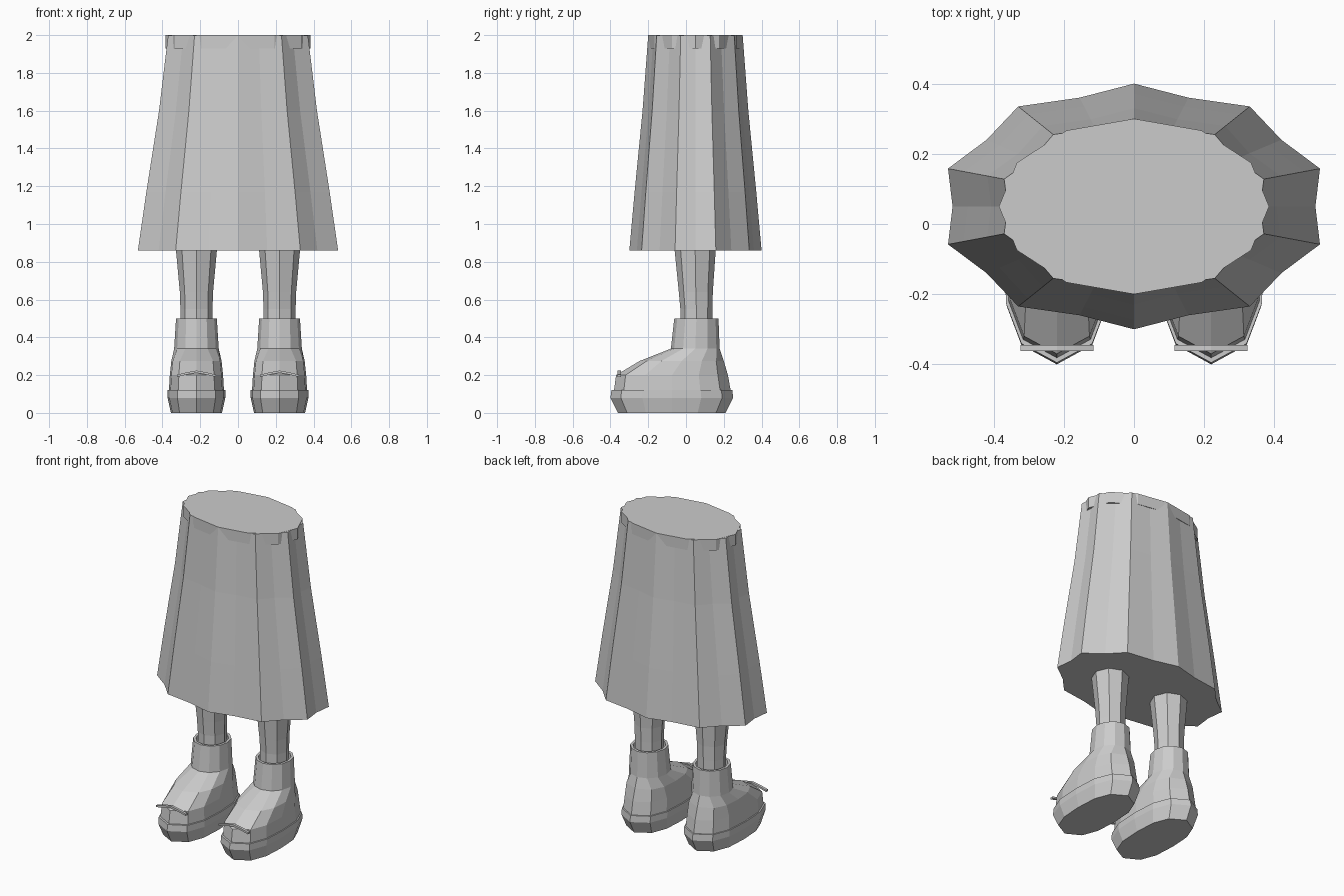
import bpy, bmesh
from math import sin, cos, pi, tau

if "Cube" in bpy.data.objects:
    bpy.data.objects.remove(bpy.data.objects["Cube"], do_unlink=True)

grey = bpy.data.materials.new("plain grey")
grey.use_nodes = True
grey.diffuse_color = (0.6, 0.6, 0.6, 1)
grey.node_tree.nodes["Principled BSDF"].inputs["Base Color"].default_value = (0.6, 0.6, 0.6, 1)


def loft(name, rings):
    """Closed skin through rings with equal point counts, capped at both ends."""
    bm = bmesh.new()
    loops = [[bm.verts.new(p) for p in ring] for ring in rings]
    for a, b in zip(loops, loops[1:]):
        for i in range(len(a)):
            j = (i + 1) % len(a)
            bm.faces.new((a[i], a[j], b[j], b[i]))
    bm.faces.new(loops[0])
    bm.faces.new(loops[-1])
    bmesh.ops.recalc_face_normals(bm, faces=bm.faces)
    mesh = bpy.data.meshes.new(name)
    bm.to_mesh(mesh)
    bm.free()
    mesh.materials.append(grey)
    obj = bpy.data.objects.new(name, mesh)
    bpy.context.collection.objects.link(obj)
    return obj


def ellipse(cx, cy, rx, ry, z, n, turn=0):
    return [(cx + rx * sin(tau * (i + turn) / n), cy - ry * cos(tau * (i + turn) / n), z)
            for i in range(n)]


def full_turn(quarter):
    """Mirror a quarter outline, running from +y to +x, into a full loop."""
    half = quarter + [(x, -y) for x, y in quarter[-2::-1]]
    return half + [(-x, y) for x, y in half[-2:0:-1]]


# Pleated skirt: star-like hem narrowing to the waist
waist = full_turn([(0, .25), (.11, .222), (.23, .205), (.29, .135), (.37, .078), (.36, 0)])
hem = full_turn([(0, .35), (.155, .31), (.33, .285), (.42, .19), (.53, .108), (.517, 0)])
skirt_rings = [[(a + (c - a) * t, .05 + b + (d - b) * t, z)
                for (a, b), (c, d) in zip(waist, hem)]
               for z, t in ((1.999, 0), (1.6, .3), (1.17, .72), (.86, 1))]
loft("skirt", skirt_rings)
loft("waistband", [ellipse(0, .05, .385, .25, z, 12) for z in (1.93, 2)])

# Half outline of a pointed shoe, toe to heel: width share, length share
shoe_half = [(0, 0), (.66, .085), (.94, .26), (1, .5), (.94, .74), (.66, .91), (0, 1)]
shoe = shoe_half + [(-u, v) for u, v in shoe_half[-2:0:-1]]


def shoe_ring(cx, width, front, back, z):
    return [(cx + width * u, front + (back - front) * v, z) for u, v in shoe]


def cuff_ring(cx, width, front, back, z):
    return ellipse(cx, (front + back) / 2, width, (back - front) / 2, z, 12)


for side, cx in (("left", .22), ("right", -.22)):
    loft(side + "_leg", [ellipse(cx, y, rx, ry, z, 8)
                         for y, rx, ry, z in ((.055, .085, .085, .4), (.055, .085, .085, .55),
                                              (.052, .088, .09, .64), (.048, .112, .112, .9))])
    loft(side + "_sole", [shoe_ring(cx, *r) for r in ((.135, -.36, .21, 0),
                                                     (.153, -.4, .25, .08),
                                                     (.153, -.395, .245, .12))])
    loft(side + "_boot_upper", [shoe_ring(cx, .146, -.382, .237, .115),
                                shoe_ring(cx, .141, -.37, .222, .2),
                                shoe_ring(cx, .133, -.245, .2, .275),
                                cuff_ring(cx, .118, -.08, .178, .34),
                                cuff_ring(cx, .108, -.062, .172, .5),
                                cuff_ring(cx, .092, -.046, .156, .5),
                                cuff_ring(cx, .09, -.044, .154, .46)])
    # Thin bent strip across the toe
    loft(side + "_toe_strip", [[(cx + x, y, z + dz) for y, dz in
                                ((-.362, 0), (-.345, 0), (-.345, .012), (-.362, .012))]
                               for x, z in ((-.104, .19), (-.05, .203), (0, .212),
                                            (.05, .203), (.104, .19))])
